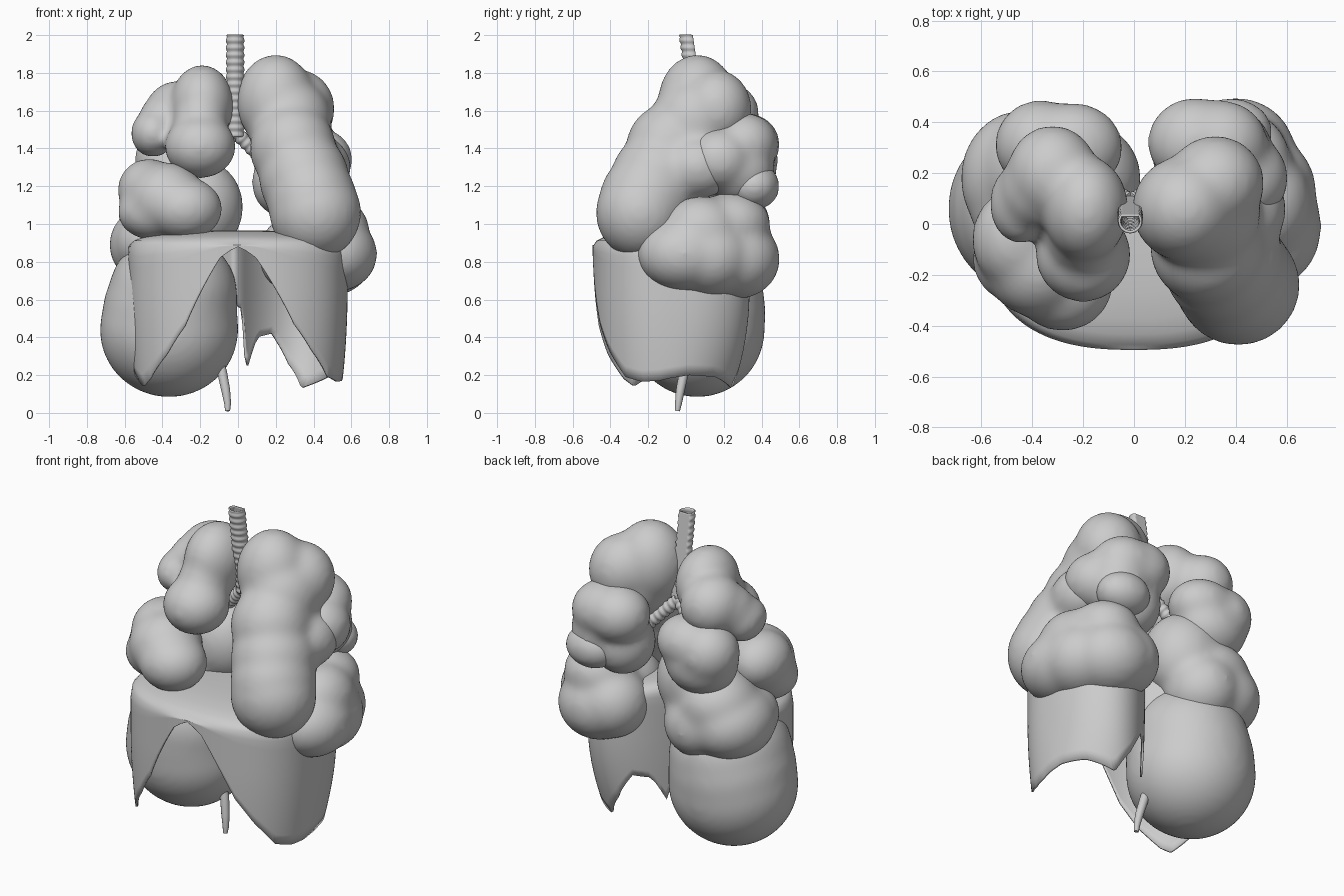
import bpy, bmesh, math
from mathutils import Matrix, Vector

cube = bpy.data.objects.get("Cube")
if cube:
    bpy.data.objects.remove(cube)

grey = bpy.data.materials.new("soft_grey")
grey.use_nodes = True
grey.diffuse_color = (0.6, 0.6, 0.6, 1)
grey.node_tree.nodes["Principled BSDF"].inputs["Base Color"].default_value = (0.6, 0.6, 0.6, 1)


def finish(name, bm):
    mesh = bpy.data.meshes.new(name)
    bm.to_mesh(mesh)
    bm.free()
    mesh.materials.append(grey)
    for p in mesh.polygons:
        p.use_smooth = True
    obj = bpy.data.objects.new(name, mesh)
    bpy.context.collection.objects.link(obj)
    return obj


def lobe(name, *bulges, soften=30, swell=0.009):
    """Fuse ellipsoids (x, y, z, rx, ry, rz) into one soft lobe."""
    bm = bmesh.new()
    for x, y, z, *radii in bulges:
        size = [r + swell for r in radii]
        place = Matrix.Translation((x, y, z)) @ Matrix.Diagonal((*size, 1))
        bmesh.ops.create_icosphere(bm, subdivisions=4, radius=1, matrix=place)
    obj = finish(name, bm)
    remesh = obj.modifiers.new("fuse", 'REMESH')
    remesh.mode = 'VOXEL'
    remesh.voxel_size = 0.018
    remesh.use_smooth_shade = True
    smooth = obj.modifiers.new("soften", 'SMOOTH')
    smooth.factor = 0.5
    smooth.iterations = soften
    return obj


def tube(name, path, radius):
    """Round tube through (x, y, z, radius factor) points."""
    curve = bpy.data.curves.new(name, 'CURVE')
    curve.dimensions = '3D'
    curve.bevel_depth = radius
    curve.bevel_resolution = 4
    curve.use_fill_caps = True
    spline = curve.splines.new('POLY')
    spline.points.add(len(path) - 1)
    for point, (x, y, z, f) in zip(spline.points, path):
        point.co = (x, y, z, 1)
        point.radius = f
    curve.materials.append(grey)
    obj = bpy.data.objects.new(name, curve)
    bpy.context.collection.objects.link(obj)
    return obj


# Left lung
lobe("left_upper_lobe",
     (0.20, 0.06, 1.65, 0.20, 0.20, 0.24), (0.32, 0.16, 1.61, 0.185, 0.18, 0.20),
     (0.27, 0.05, 1.54, 0.22, 0.23, 0.23), (0.29, -0.09, 1.40, 0.22, 0.22, 0.23),
     (0.43, 0.06, 1.30, 0.16, 0.19, 0.16), (0.35, -0.15, 1.24, 0.23, 0.24, 0.24),
     (0.39, -0.21, 1.13, 0.23, 0.24, 0.24), (0.41, -0.24, 1.06, 0.235, 0.23, 0.24))
lobe("left_back_segment",
     (0.24, 0.32, 1.42, 0.18, 0.17, 0.16), (0.34, 0.31, 1.42, 0.18, 0.17, 0.16),
     (0.36, 0.28, 1.28, 0.18, 0.18, 0.17), (0.25, 0.25, 1.22, 0.17, 0.18, 0.18),
     (0.43, 0.18, 1.34, 0.17, 0.17, 0.16))
lobe("left_back_knob", (0.38, 0.36, 1.20, 0.16, 0.13, 0.12))
lobe("left_lower_lobe",
     (0.52, -0.01, 0.84, 0.21, 0.24, 0.19), (0.49, 0.13, 0.83, 0.22, 0.22, 0.205),
     (0.40, 0.27, 0.815, 0.23, 0.22, 0.205), (0.31, 0.27, 0.84, 0.20, 0.20, 0.20),
     (0.42, 0.24, 1.00, 0.19, 0.20, 0.16), (0.40, 0.05, 0.88, 0.22, 0.22, 0.20),
     (0.51, 0.08, 0.95, 0.18, 0.21, 0.19))

# Right lung
lobe("right_upper_lobe",
     (-0.19, 0.06, 1.63, 0.16, 0.20, 0.205), (-0.32, 0.20, 1.58, 0.17, 0.18, 0.17),
     (-0.20, -0.12, 1.41, 0.18, 0.18, 0.16), (-0.45, 0.08, 1.48, 0.11, 0.15, 0.12),
     (-0.40, 0.14, 1.54, 0.12, 0.15, 0.14), (-0.20, -0.03, 1.52, 0.14, 0.16, 0.16), soften=24)
lobe("right_middle_lobe",
     (-0.47, -0.06, 1.18, 0.16, 0.19, 0.16), (-0.44, -0.14, 1.06, 0.19, 0.17, 0.14),
     (-0.38, -0.16, 1.13, 0.20, 0.20, 0.19), (-0.28, -0.235, 1.08, 0.19, 0.18, 0.16))
lobe("right_back_segment",
     (-0.24, 0.30, 1.37, 0.19, 0.17, 0.15), (-0.37, 0.31, 1.34, 0.17, 0.17, 0.17),
     (-0.31, 0.29, 1.26, 0.21, 0.18, 0.18))
lobe("right_lower_lobe",
     (-0.21, 0.18, 1.09, 0.23, 0.22, 0.25), (-0.44, 0.18, 0.89, 0.235, 0.26, 0.21),
     (-0.28, 0.25, 0.87, 0.20, 0.21, 0.20), (-0.42, 0.06, 0.90, 0.22, 0.18, 0.18),
     (-0.36, 0.21, 1.00, 0.23, 0.23, 0.19))

# Liver under the right side of the diaphragm
lobe("liver", (-0.365, 0.06, 0.44, 0.36, 0.35, 0.35), (-0.36, 0.06, 0.53, 0.35, 0.355, 0.34),
     (-0.345, 0.055, 0.62, 0.335, 0.35, 0.33), soften=40)

# Diaphragm: a thin dome with a scalloped lower edge (angle, height)
EDGE = [(-180, .8), (-175, .5), (-168, .2), (-153, .14), (-144, .18), (-127, .31), (-114, .46),
        (-104, .66), (-96, .82), (-90, .88), (-84, .82), (-75, .66), (-64, .47), (-51, .33),
        (-34, .19), (-20, .165), (-8, .17), (5, .2), (24, .19), (47, .13), (60, .26),
        (70, .42), (77, .4), (83, .22), (87, .55), (100, .6), (118, .8), (180, .8)]
DOME = [(.25, .965), (.5, .96), (.72, .948), (.86, .932), (.95, .912), (.985, .89)]
WALL_TOP = DOME[-1][1]


def edge_height(angle):
    for (a0, z0), (a1, z1) in zip(EDGE, EDGE[1:]):
        if a0 <= angle <= a1:
            return z0 + (z1 - z0) * (angle - a0) / (a1 - a0)


def rim(angle, scale, z):
    """Squarish outline, drawn in lower down, with a cleft at the back for the spine."""
    a = math.radians(angle)
    c, s = math.cos(a), math.sin(a)
    cleft = 1 - 0.75 * math.exp(-((angle - 95) / 24) ** 2)
    taper = 1 - (0.04 + 0.15 * max(0, s)) * max(0, (0.65 - z) / 0.45) ** 2
    x = math.copysign(abs(c) ** 0.8, c) * 0.58
    y = math.copysign(abs(s) ** 0.8, s) * (0.48 if s > 0 else 0.44)
    return Vector((x * scale * cleft * taper, y * scale * cleft * taper - 0.055, z))


bm = bmesh.new()
SIDES, WALL = 180, 12
top = bm.verts.new((0, -0.055, 0.965))
columns = []
for i in range(SIDES):
    angle = -180 + 360 * i / SIDES
    low = min(edge_height(angle), WALL_TOP - 0.01)
    column = [bm.verts.new(rim(angle, s, z)) for s, z in DOME]
    for k in range(1, WALL + 1):
        z = WALL_TOP + (low - WALL_TOP) * k / WALL
        column.append(bm.verts.new(rim(angle, 1, z)))
    columns.append(column)
for i, a in enumerate(columns):
    b = columns[(i + 1) % SIDES]
    bm.faces.new((top, a[0], b[0]))
    for k in range(len(a) - 1):
        bm.faces.new((a[k], a[k + 1], b[k + 1], b[k]))
bmesh.ops.recalc_face_normals(bm, faces=bm.faces)
diaphragm = finish("diaphragm", bm)
shell = diaphragm.modifiers.new("thickness", 'SOLIDIFY')
shell.thickness = 0.012

# Central muscle strip
tube("muscle_strip", [(-.1, -.01, .3, .6), (-.085, -.01, .22, 1), (-.065, -.03, .12, .9),
                      (-.055, -.04, .05, .7), (-.055, -.045, .01, .5)], 0.026)

# Windpipe: ringed open tube with a flattened back
bm = bmesh.new()
rings = []
STEPS, ROUND = 84, 28
for i in range(STEPS + 1):
    t = i / STEPS
    r = 0.047 + 0.003 * math.sin(t * 14 * math.tau)
    ring = []
    for j in range(ROUND):
        a = math.tau * j / ROUND
        y = min(math.sin(a) * r, 0.026)
        ring.append(bm.verts.new((-0.015 + math.cos(a) * r, y + 0.09 - 0.08 * t, 1.46 + 0.54 * t)))
    rings.append(ring)
for a, b in zip(rings, rings[1:]):
    for j in range(ROUND):
        n = (j + 1) % ROUND
        bm.faces.new((a[j], a[n], b[n], b[j]))
windpipe = finish("windpipe", bm)
wall = windpipe.modifiers.new("thickness", 'SOLIDIFY')
wall.thickness = 0.008

# Ringed airways branching into each lung
for name, end in (("left_airway", Vector((0.17, 0.14, 1.30))), ("right_airway", Vector((-0.17, 0.14, 1.32)))):
    start = Vector((-0.015, 0.09, 1.49))
    path = []
    for i in range(41):
        p = start.lerp(end, i / 40)
        path.append((*p, 1 + 0.08 * math.sin(i / 40 * 7 * math.tau)))
    tube(name, path, 0.036)
